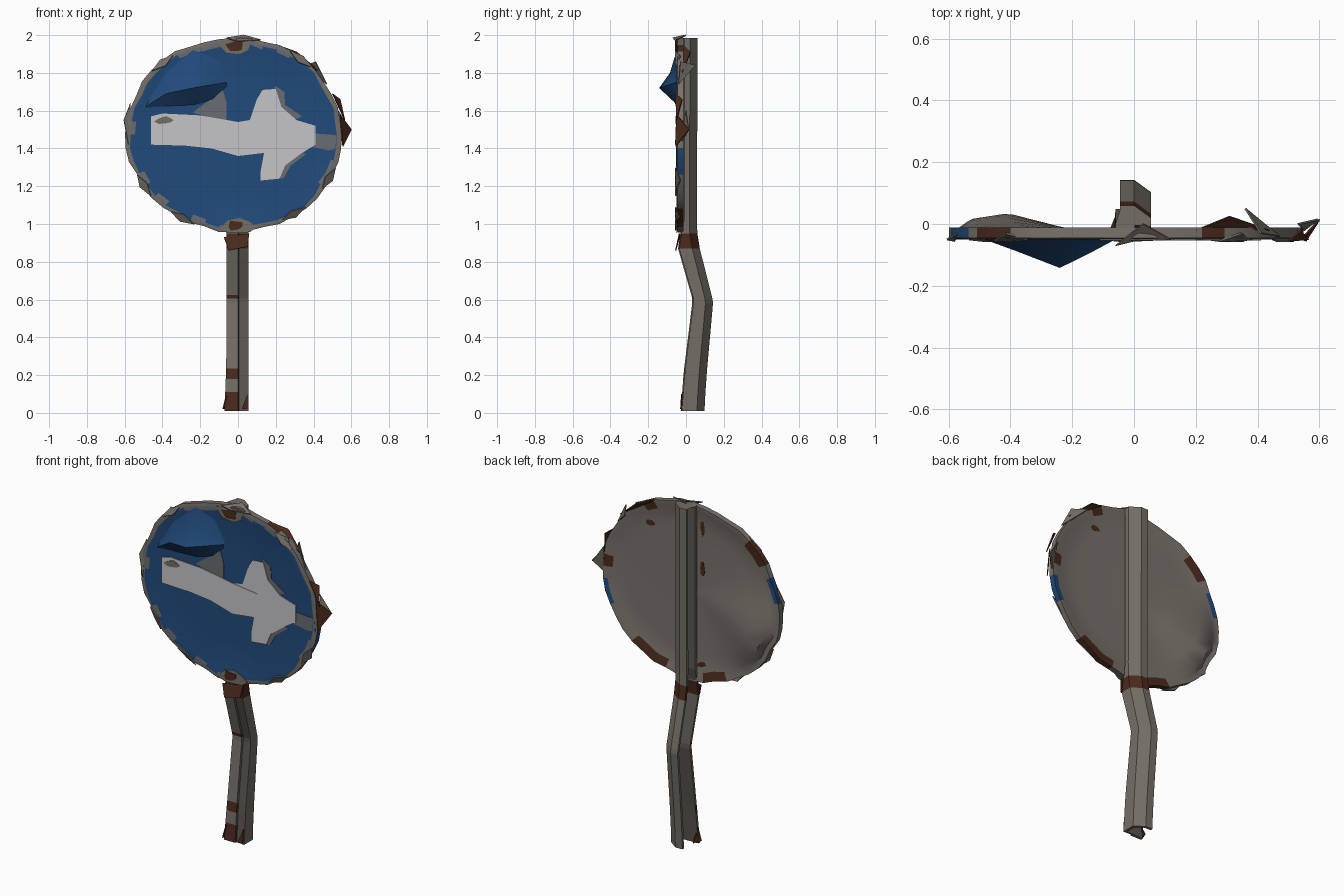
import bpy, bmesh, math, random

random.seed(4)
cube = bpy.data.objects.get("Cube")
if cube:
    bpy.data.objects.remove(cube, do_unlink=True)


def material(name, r, g, b):
    m = bpy.data.materials.new(name)
    m.use_nodes = True
    m.diffuse_color = (r, g, b, 1)
    node = next(n for n in m.node_tree.nodes if n.type == 'BSDF_PRINCIPLED')
    node.inputs["Base Color"].default_value = (r, g, b, 1)
    node.inputs["Roughness"].default_value = 0.8
    return m


BLUE = material("sign blue", 0.015, 0.068, 0.195)
WHITE = material("faded white", 0.56, 0.56, 0.58)
WORN = material("worn grey", 0.14, 0.15, 0.165)
STEEL = material("bare steel", 0.175, 0.157, 0.132)
BACK = material("panel back steel", 0.19, 0.168, 0.145)
DARK = material("dark steel", 0.105, 0.095, 0.08)
RUST = material("rust", 0.07, 0.023, 0.012)


def finish(name, bm, mats, fix=True, smooth=False):
    if fix:
        bmesh.ops.recalc_face_normals(bm, faces=bm.faces[:])
    mesh = bpy.data.meshes.new(name)
    bm.to_mesh(mesh)
    bm.free()
    for m in mats:
        mesh.materials.append(m)
    if smooth:
        mesh.shade_smooth()
        mesh.set_sharp_from_angle(angle=math.radians(40))
    ob = bpy.data.objects.new(name, mesh)
    bpy.context.collection.objects.link(ob)
    return ob


def plate(name, pts, y, mat, depth=0.004):
    """Thin flat plate from an x-z outline."""
    bm = bmesh.new()
    front = [bm.verts.new((x, y, z)) for x, z in pts]
    back = [bm.verts.new((x, y + depth, z)) for x, z in pts]
    n = len(pts)
    bm.faces.new(front)
    bm.faces.new(back[::-1])
    for i in range(n):
        bm.faces.new((front[i], back[i], back[(i + 1) % n], front[(i + 1) % n]))
    bmesh.ops.triangulate(bm, faces=[f for f in bm.faces if len(f.verts) > 4])
    return finish(name, bm, [mat])


def blotch(name, x, z, w, h, y, mat):
    """Ragged painted patch."""
    pts = []
    for i in range(9):
        a = math.tau * i / 9
        k = random.uniform(0.65, 1.1)
        pts.append((x + w * k * math.cos(a), z + h * k * math.sin(a)))
    return plate(name, pts, y, mat)


def shard(name, pts, mat):
    """Torn sliver of sheet metal."""
    bm = bmesh.new()
    bm.faces.new([bm.verts.new(p) for p in pts])
    ob = finish(name, bm, [mat], False)
    mod = ob.modifiers.new("thickness", 'SOLIDIFY')
    mod.thickness = 0.006
    mod.offset = 0


# Round panel: blue front, ragged worn rim, dented steel back
SEG = 44
CX, CZ, RX, RZ = -0.02, 1.475, 0.572, 0.513
wobble = [random.uniform(0.985, 1.02) for _ in range(SEG)]
profile = [(0.5, -0.046), (0.925, -0.046), (0.965, -0.05), (1.0, -0.045),
           (1.0, -0.012), (0.95, -0.014), (0.9, -0.022), (0.72, -0.025), (0.4, -0.026)]
rust_angles = (5, 62, 139, 255, 290, 305)
blue_angles = (165, 345)


def near(deg, angles):
    return any(abs((deg - a + 180) % 360 - 180) < 7 for a in angles)


def dent(x, z):
    return 0.058 * math.exp(-((x + 0.42) / 0.16) ** 2 - ((z - 1.35) / 0.2) ** 2)


bm = bmesh.new()
rings = []
for k, (r, y) in enumerate(profile):
    ring = []
    for i in range(SEG):
        a = math.tau * i / SEG
        s = r * wobble[i] + (random.uniform(-0.018, 0.012) if k in (1, 2) else 0)
        x, z = CX + RX * s * math.cos(a), CZ + RZ * s * math.sin(a)
        ring.append(bm.verts.new((x, y + (dent(x, z) if k > 5 else 0), z)))
    rings.append(ring)
for k in range(len(rings) - 1):
    for i in range(SEG):
        j = (i + 1) % SEG
        f = bm.faces.new((rings[k][i], rings[k][j], rings[k + 1][j], rings[k + 1][i]))
        deg = 360 * (i + 0.5) / SEG
        if k == 0:
            f.material_index = 0
        elif k == 1:
            f.material_index = random.choice((0, 0, 3))
        elif k == 2:
            f.material_index = random.choice((1, 1, 3))
        elif k < 6 and near(deg, rust_angles):
            f.material_index = 2
        elif k < 5 and near(deg, blue_angles):
            f.material_index = 0
        else:
            f.material_index = 4
for ring, y, mi in ((rings[0], -0.046, 0), (rings[-1], -0.026, 4)):
    c = bm.verts.new((CX, y, CZ))
    for i in range(SEG):
        bm.faces.new((c, ring[i], ring[(i + 1) % SEG])).material_index = mi
finish("sign_panel", bm, [BLUE, STEEL, RUST, WORN, BACK], smooth=True)

# Bent lip pushed out of the upper front
top = [(-0.47, -0.047, 1.66), (-0.38, -0.048, 1.80), (-0.24, -0.049, 1.92),
       (-0.12, -0.048, 1.88), (-0.05, -0.047, 1.77)]
middle = [(-0.48, -0.0475, 1.64), (-0.38, -0.062, 1.735), (-0.24, -0.085, 1.80),
          (-0.14, -0.066, 1.79), (-0.055, -0.0485, 1.76)]
ridge = [(-0.49, -0.048, 1.62), (-0.38, -0.088, 1.69), (-0.24, -0.142, 1.72),
         (-0.15, -0.098, 1.735), (-0.06, -0.05, 1.75)]
low = [(-0.49, -0.046, 1.615), (-0.37, -0.046, 1.625), (-0.24, -0.046, 1.63),
       (-0.13, -0.046, 1.66), (-0.06, -0.046, 1.73)]
bm = bmesh.new()
rows = [[bm.verts.new(p) for p in row] for row in (top, middle, ridge, low)]
for a, b in zip(rows, rows[1:]):
    for i in range(4):
        bm.faces.new((a[i], b[i], b[i + 1], a[i + 1]))
finish("bent_lip", bm, [BLUE], False, True)

# Worn shadow patches under the arrow, then the arrow itself
plate("worn_upper_barb", [(0.16, 1.66), (0.20, 1.73), (0.245, 1.70), (0.25, 1.63),
                          (0.34, 1.57), (0.25, 1.53)], -0.049, WORN)
plate("worn_lower_barb", [(0.16, 1.25), (0.24, 1.24), (0.28, 1.31), (0.36, 1.37), (0.24, 1.40)],
      -0.049, WORN)
plate("worn_tip", [(0.40, 1.48), (0.53, 1.47), (0.535, 1.40), (0.48, 1.39), (0.38, 1.41)],
      -0.049, WORN)
plate("worn_streak", [(-0.06, 1.54), (-0.24, 1.59), (-0.12, 1.64), (-0.08, 1.71),
                      (-0.06, 1.64)], -0.049, WORN)
plate("arrow", [(-0.46, 1.42), (-0.46, 1.57), (-0.40, 1.585), (-0.20, 1.575), (0.0, 1.54),
                (0.16, 1.52), (0.18, 1.57), (0.17, 1.62), (0.10, 1.66), (0.13, 1.71),
                (0.20, 1.715), (0.23, 1.62), (0.31, 1.55), (0.41, 1.52), (0.41, 1.42),
                (0.33, 1.37), (0.25, 1.31), (0.22, 1.24), (0.12, 1.23), (0.12, 1.28),
                (0.18, 1.35), (0.17, 1.38), (0.0, 1.36), (-0.14, 1.40), (-0.28, 1.415)],
      -0.053, WHITE)
blotch("worn_arrow_tail", -0.39, 1.55, 0.055, 0.022, -0.056, STEEL)

# Scraped and rusty spots by the fixings, front and back
for name, z, sign in (("top", 1.945, -1), ("bottom", 0.985, 1)):
    blotch(name + "_scrape", -0.01, z, 0.1, 0.045, -0.053, STEEL)
    blotch(name + "_fixing_rust", -0.015, z + 0.005 * sign, 0.05, 0.03, -0.057, RUST)
for x, z, w, h in ((-0.09, 1.03, 0.04, 0.05), (0.09, 1.02, 0.05, 0.03), (0.25, 1.80, 0.03, 0.02),
                   (-0.09, 1.86, 0.015, 0.05), (-0.09, 1.62, 0.015, 0.05)):
    blotch("back_rust", x, z, w, h, -0.027, RUST)

# Torn slivers around the rim
shard("right_tear", [(0.54, -0.05, 1.58), (0.60, 0.015, 1.50), (0.555, -0.055, 1.41)], RUST)
shard("right_tear_back", [(0.53, 0.0, 1.60), (0.595, 0.015, 1.50), (0.55, -0.02, 1.44)], STEEL)
shard("right_edge_rust", [(0.50, -0.055, 1.69), (0.54, -0.02, 1.66), (0.565, -0.05, 1.55)], RUST)
shard("upper_right_tear", [(0.36, 0.05, 1.84), (0.41, -0.03, 1.86), (0.47, -0.04, 1.74)], STEEL)
shard("upper_right_sliver", [(0.20, -0.02, 1.95), (0.31, 0.025, 1.91), (0.44, -0.02, 1.80)], RUST)
shard("left_tear", [(-0.605, -0.05, 1.55), (-0.57, -0.03, 1.64), (-0.58, -0.055, 1.42)], STEEL)
shard("top_fold", [(-0.06, -0.07, 1.985), (0.03, 0.0, 2.0), (0.12, -0.05, 1.975),
                   (0.0, -0.055, 1.965)], STEEL)
for a in (0.9, 2.3, 3.7, 4.2, 5.3, 5.8):
    pts = []
    for da, r, y in ((-0.12, 0.99, -0.05), (0.0, 1.03, -0.03), (0.13, 1.0, -0.055), (0, 0.95, -0.056)):
        pts.append((CX + RX * r * math.cos(a + da), y, CZ + RZ * r * math.sin(a + da)))
    shard("rim_flake", pts, STEEL)

# Buckled channel post, open on one side with a seam down the front.
# Each row: height, front, back, colour rule for the stretch above it
path = [(0.01, -0.028, 0.098, "strip"), (0.11, -0.02, 0.103, ""), (0.18, -0.015, 0.108, "strip"),
        (0.235, -0.01, 0.112, ""), (0.58, 0.033, 0.143, ""), (0.605, 0.033, 0.14, "strip"),
        (0.625, 0.028, 0.135, ""), (0.87, -0.042, 0.073, "band"), (0.95, -0.03, 0.06, ""),
        (1.03, -0.014, 0.058, ""), (1.62, -0.014, 0.06, "blue"), (1.9, -0.014, 0.06, ""),
        (1.985, -0.014, 0.06, "")]
T = 0.015
bm = bmesh.new()
rows = []
for z, f, b, _ in path:
    flare = 0.012 * max(0, 1 - z / 0.3)
    section = [(-0.06 - flare, f), (0.0, f), (0.004, f + 0.01), (0.055, f + 0.006),
               (0.055, b - 0.04), (0.0, b), (-0.045, b), (-0.045, b - T), (-0.005, b - T),
               (0.04, b - 0.05), (0.04, f + 0.018), (-0.06 - flare, f + T)]
    rows.append([bm.verts.new((x, y, z)) for x, y in section])
for (_, _, _, rule), lo, hi in zip(path, rows, rows[1:]):
    n = len(lo)
    for i in range(n):
        j = (i + 1) % n
        face = bm.faces.new((lo[i], lo[j], hi[j], hi[i]))
        if rule == "band" or (rule == "strip" and i in (0, 1, 11)):
            face.material_index = 1
        elif rule == "blue" and i in (8, 9):
            face.material_index = 3
        elif i in (1, 2, 8, 9, 10):
            face.material_index = 2
bm.faces.new(rows[0][::-1])
bm.faces.new(rows[-1])
bmesh.ops.triangulate(bm, faces=[f for f in bm.faces if len(f.verts) > 4])
finish("post", bm, [STEEL, RUST, DARK, BLUE])

# Bent metal at the neck and foot of the post
shard("neck_flap", [(-0.075, -0.035, 0.93), (0.06, -0.035, 0.95), (0.05, -0.05, 0.88),
                    (-0.05, -0.055, 0.86)], RUST)
shard("foot_flap", [(-0.08, -0.03, 0.02), (-0.06, -0.025, 0.10), (-0.06, 0.02, 0.02)], RUST)
shard("foot_rust", [(0.02, -0.026, 0.02), (0.05, -0.026, 0.02), (0.05, -0.02, 0.10)], RUST)
